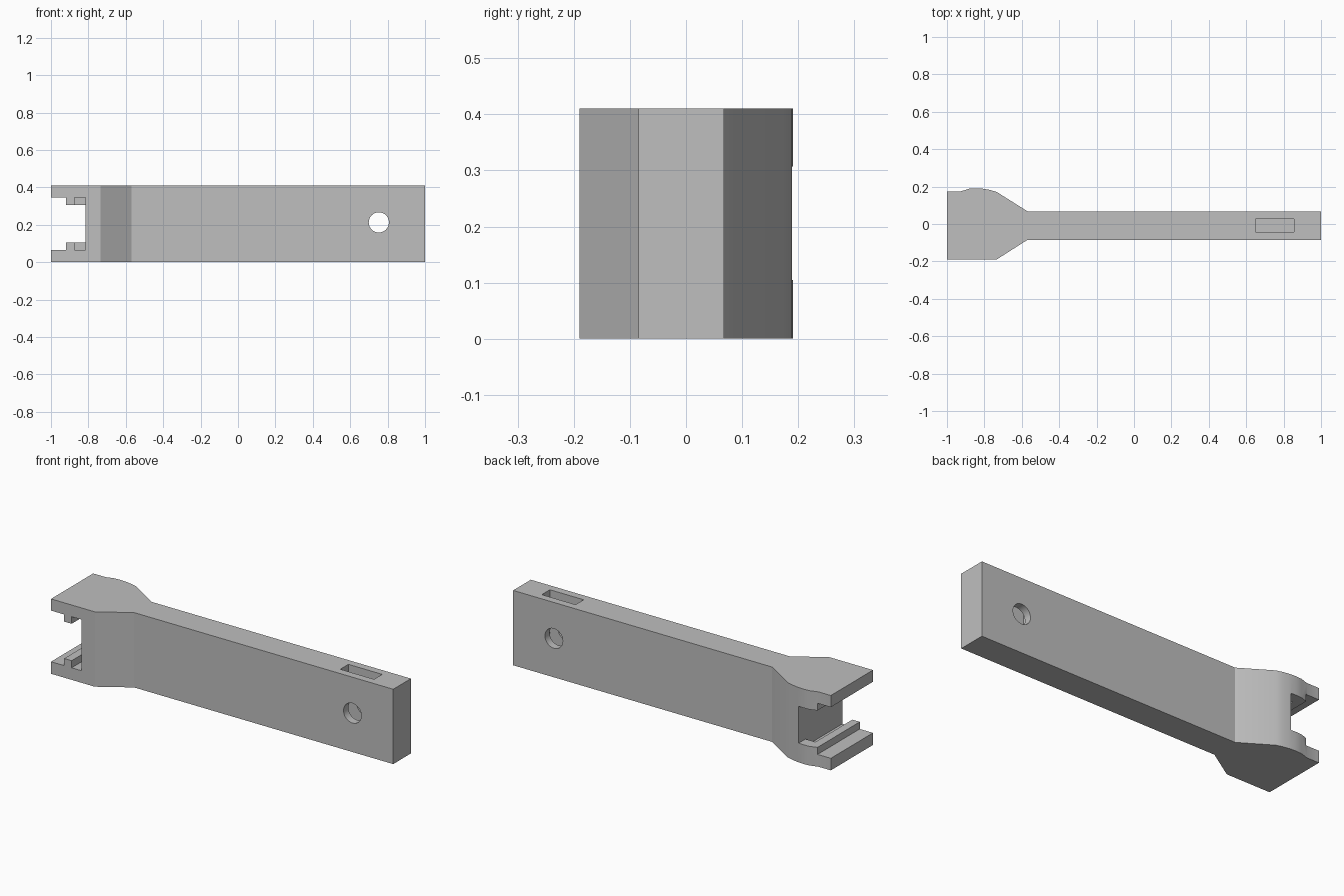
import bpy
import bmesh
from mathutils import Matrix

cube = bpy.data.objects.get("Cube")
if cube:
    bpy.data.objects.remove(cube, do_unlink=True)

grey = bpy.data.materials.new("plain grey")
grey.use_nodes = True
colour = (0.52, 0.52, 0.52, 1)
grey.diffuse_color = colour
grey.node_tree.nodes["Principled BSDF"].inputs["Base Color"].default_value = colour

HEIGHT = 0.41
MID = 0.206


def add_object(name, bm):
    bmesh.ops.recalc_face_normals(bm, faces=bm.faces)
    mesh = bpy.data.meshes.new(name)
    bm.to_mesh(mesh)
    bm.free()
    mesh.materials.append(grey)
    obj = bpy.data.objects.new(name, mesh)
    bpy.context.collection.objects.link(obj)
    return obj


def prism(name, points, offset):
    """Extrude a closed outline along an offset vector."""
    bm = bmesh.new()
    face = bm.faces.new([bm.verts.new(p) for p in points])
    result = bmesh.ops.extrude_face_region(bm, geom=[face])
    moved = [v for v in result["geom"] if isinstance(v, bmesh.types.BMVert)]
    bmesh.ops.translate(bm, verts=moved, vec=offset)
    return add_object(name, bm)


def box(name, x, y, z):
    points = [(x[0], y[0], z[0]), (x[1], y[0], z[0]), (x[1], y[1], z[0]), (x[0], y[1], z[0])]
    return prism(name, points, (0, 0, z[1] - z[0]))


def cut(target, cutter):
    cutter.hide_render = True
    cutter.hide_set(True)
    mod = target.modifiers.new("cut " + cutter.name, "BOOLEAN")
    mod.operation = "DIFFERENCE"
    mod.solver = "EXACT"
    mod.object = cutter
    bpy.context.view_layer.objects.active = target
    bpy.ops.object.modifier_apply(modifier=mod.name)
    bpy.data.objects.remove(cutter, do_unlink=True)


# Handle with a flared head, drawn from above
outline = [
    (-1, -0.19), (-0.735, -0.19), (-0.57, -0.085), (1, -0.085), (1, 0.068),
    (-0.57, 0.068), (-0.735, 0.172), (-0.77, 0.182), (-0.81, 0.189),
    (-0.845, 0.191), (-0.88, 0.189), (-0.925, 0.175), (-1, 0.175),
]
handle = prism("handle", [(x, y, 0) for x, y in outline], (0, 0, HEIGHT))

# Open jaw: wide mouth, narrower throat behind the ribs
half = [(-1.1, 0.14), (-0.92, 0.14), (-0.92, 0.101), (-0.815, 0.101)]
profile = [(x, MID + h) for x, h in half] + [(x, MID - h) for x, h in reversed(half)]
cut(handle, prism("jaw_cutter", [(x, -0.3, z) for x, z in profile], (0, 0.6, 0)))

# Grooves behind the ribs, closed at the back
cut(handle, box("groove_cutter", (-0.875, -0.815), (-0.3, 0.13), (MID - 0.14, MID + 0.14)))

# Blind slot in the top and cross hole near the end
cut(handle, box("slot_cutter", (0.65, 0.855), (-0.043, 0.027), (0.11, 0.5)))

bm = bmesh.new()
bmesh.ops.create_cone(
    bm, cap_ends=True, segments=48, radius1=0.054, radius2=0.054, depth=0.6,
    matrix=Matrix.Translation((0.753, 0, 0.213)) @ Matrix.Rotation(1.5707963, 4, "X"))
cut(handle, add_object("hole_cutter", bm))

# Smooth the curved head and hole, keep edges sharp
bpy.ops.object.select_all(action="DESELECT")
handle.select_set(True)
bpy.context.view_layer.objects.active = handle
bpy.ops.object.shade_smooth_by_angle(angle=0.4)
